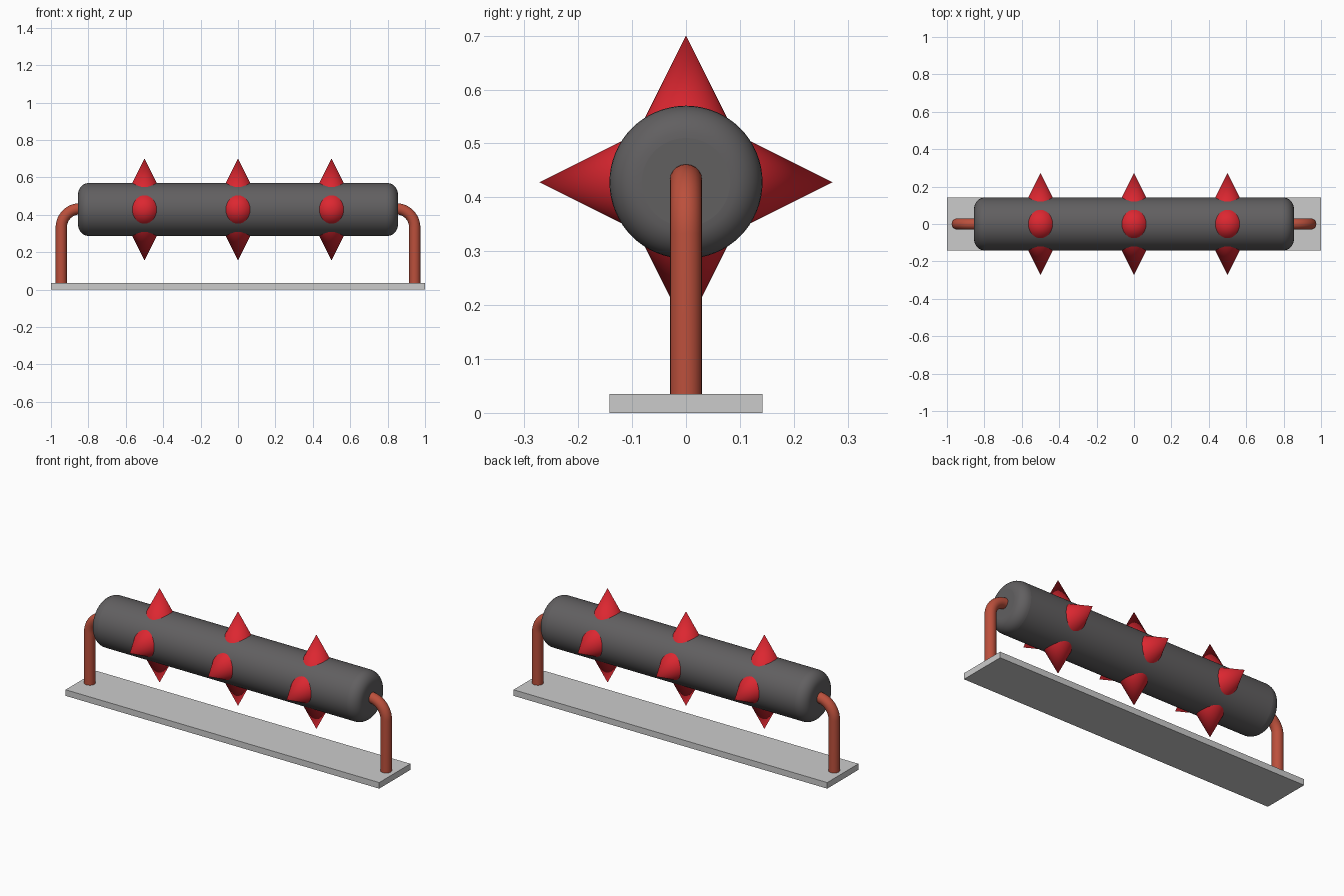
import bpy, math
from mathutils import Vector

if "Cube" in bpy.data.objects:
    bpy.data.objects.remove(bpy.data.objects["Cube"])

AXIS_Z = 0.428   # height of the roller axis
ROLL_R = 0.142   # roller radius
TIP = 0.272      # spike tip distance from the axis


def material(name, rgb):
    m = bpy.data.materials.new(name)
    m.diffuse_color = (*rgb, 1)
    m.use_nodes = True
    m.node_tree.nodes["Principled BSDF"].inputs["Base Color"].default_value = m.diffuse_color
    return m


charcoal = material("charcoal", (0.12, 0.115, 0.118))
red = material("red", (0.72, 0.02, 0.03))
brick = material("brick", (0.50, 0.08, 0.045))


def finish(name, mat=None, angle=None):
    ob = bpy.context.object
    ob.name = name
    if mat:
        ob.data.materials.append(mat)
    if angle:
        bpy.ops.object.shade_smooth_by_angle(angle=math.radians(angle))
    return ob


# Base plate
bpy.ops.mesh.primitive_cube_add(size=1, location=(0, 0, 0.0175))
base = finish("base_plate")
base.scale = (2, 2 * ROLL_R, 0.035)

# Roller with rounded ends
bpy.ops.mesh.primitive_cylinder_add(vertices=64, radius=ROLL_R, depth=1.71,
                                    location=(0, 0, AXIS_Z),
                                    rotation=(0, math.pi / 2, 0))
roller = finish("roller", charcoal, 40)
bevel = roller.modifiers.new("rounded_ends", 'BEVEL')
bevel.width = 0.06
bevel.segments = 8
bevel.limit_method = 'ANGLE'
bevel.angle_limit = math.radians(40)

# Three rings of four spikes, sunk into the roller
START = 0.09
for i, x in enumerate((-0.5, 0, 0.5)):
    for k in range(4):
        a = k * math.pi / 2
        out = Vector((0, -math.sin(a), math.cos(a)))
        bpy.ops.mesh.primitive_cone_add(
            vertices=48, radius1=(TIP - START) / 2, depth=TIP - START,
            location=Vector((x, 0, AXIS_Z)) + out * (TIP + START) / 2,
            rotation=(a, 0, 0))
        finish(f"spike_{i + 1}_{k + 1}", red, 40)

# Bent pipe supports: vertical post, quarter bend, short axle stub
PIPE_X, BEND, TOP = 0.945, 0.1, 0.432
for side, label in ((-1, "left"), (1, "right")):
    path = [(PIPE_X, 0.02)]
    for n in range(13):
        t = n / 12 * math.pi / 2
        path.append((PIPE_X - BEND + BEND * math.cos(t),
                     TOP - BEND + BEND * math.sin(t)))
    path.append((0.79, TOP))
    cu = bpy.data.curves.new(f"{label}_support", 'CURVE')
    cu.dimensions = '3D'
    cu.bevel_depth = 0.03
    cu.bevel_resolution = 8
    cu.use_fill_caps = True
    sp = cu.splines.new('POLY')
    sp.points.add(len(path) - 1)
    for p, (x, z) in zip(sp.points, path):
        p.co = (side * x, 0, z, 1)
    sp.use_smooth = True
    cu.materials.append(brick)
    bpy.context.collection.objects.link(bpy.data.objects.new(f"{label}_support", cu))
